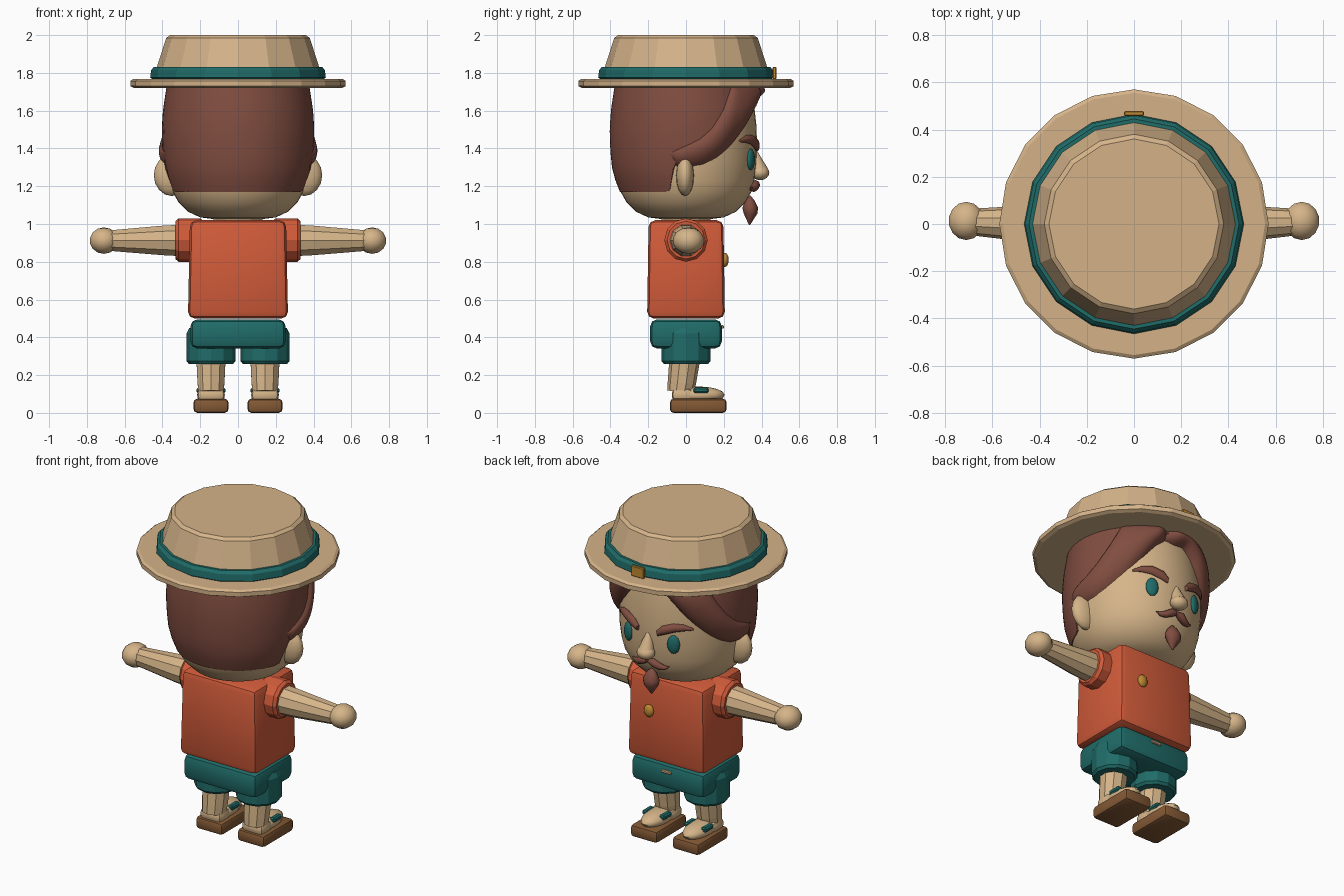
import bpy, bmesh, math
from mathutils import Vector, Matrix

if "Cube" in bpy.data.objects:
    bpy.data.objects.remove(bpy.data.objects["Cube"])


def mat(name, col):
    m = bpy.data.materials.new(name)
    m.diffuse_color = (*col, 1)
    m.use_nodes = True
    m.node_tree.nodes["Principled BSDF"].inputs["Base Color"].default_value = m.diffuse_color
    return m


SKIN = mat("skin", (0.67, 0.46, 0.25))
STRAW = mat("straw", (0.66, 0.45, 0.25))
HAIR = mat("brown_hair", (0.22, 0.075, 0.052))
SHIRT = mat("orange_shirt", (0.64, 0.105, 0.042))
TEAL = mat("teal", (0.014, 0.15, 0.14))
SOLE = mat("sandal_brown", (0.23, 0.10, 0.035))
GOLD = mat("gold", (0.52, 0.25, 0.03))


def finish(bm, name, m, smooth=None, recalc=True):
    if recalc:
        bmesh.ops.recalc_face_normals(bm, faces=bm.faces[:])
    me = bpy.data.meshes.new(name)
    bm.to_mesh(me)
    bm.free()
    me.materials.append(m)
    if smooth:
        me.polygons.foreach_set("use_smooth", [True] * len(me.polygons))
        me.set_sharp_from_angle(angle=math.radians(smooth))
    ob = bpy.data.objects.new(name, me)
    bpy.context.collection.objects.link(ob)
    return ob


def box(name, m, c, size, bevel=0.0, seg=1, top=1.0):
    bm = bmesh.new()
    bmesh.ops.create_cube(bm, size=1)
    for v in bm.verts:
        k = top if v.co.z > 0 else 1
        v.co = Vector((v.co.x * size[0] * k, v.co.y * size[1] * k, v.co.z * size[2])) + Vector(c)
    if bevel:
        bmesh.ops.bevel(bm, geom=bm.edges[:], offset=bevel, segments=seg, affect='EDGES', profile=0.5)
    return finish(bm, name, m, 35 if seg > 1 else None)


def ball(name, m, c, r, rot=None, seg=16, smooth=60):
    bm = bmesh.new()
    bmesh.ops.create_uvsphere(bm, u_segments=seg, v_segments=max(6, seg // 2), radius=1)
    mtx = Matrix.Translation(c) @ (rot or Matrix()) @ Matrix.Diagonal((*r, 1))
    bmesh.ops.transform(bm, matrix=mtx, verts=bm.verts)
    return finish(bm, name, m, smooth)


def tube(name, m, rings, sides, smooth=None, axis=None, flat=1.0):
    """Loft of circles; rings = [(centre, radius)], capped at both ends."""
    bm = bmesh.new()
    pts = [Vector(p) for p, _ in rings]
    d = Vector(axis) if axis else (pts[-1] - pts[0]).normalized()
    ref = Vector((0, 1, 0)) if abs(d.y) < 0.8 else Vector((0, 0, 1))
    u = (ref - d * ref.dot(d)).normalized()
    w = d.cross(u)
    loops = []
    for p, (_, r) in zip(pts, rings):
        loops.append([bm.verts.new(p + r * (flat * math.cos(a) * u + math.sin(a) * w))
                      for a in (2 * math.pi * k / sides for k in range(sides))])
    for a, b in zip(loops, loops[1:]):
        for k in range(sides):
            bm.faces.new((a[k], a[k - 1], b[k - 1], b[k]))
    bm.faces.new(loops[0])
    bm.faces.new(loops[-1][::-1])
    return finish(bm, name, m, smooth)


def lathe(name, m, prof, sides, smooth=None):
    return tube(name, m, [((0, 0, z), r) for r, z in prof], sides, smooth, axis=(0, 0, 1))


def interp(table, x):
    if x <= table[0][0]:
        return table[0][1]
    for (a, p), (b, q) in zip(table, table[1:]):
        if x <= b:
            return p + (q - p) * (x - a) / (b - a)
    return table[-1][1]


# Straw hat: brim, crown, band and buckle
lathe("hat_brim", STRAW, [(0.55, 1.72), (0.57, 1.73), (0.57, 1.757), (0.555, 1.767)], 20)
lathe("hat_crown", STRAW, [(0.45, 1.76), (0.43, 1.83), (0.38, 1.985), (0.36, 2.0)], 16)
lathe("hat_band", TEAL, [(0.45, 1.765), (0.465, 1.775), (0.46, 1.815), (0.445, 1.832)], 16)
box("hat_buckle", GOLD, (0, 0.468, 1.80), (0.085, 0.02, 0.065), 0.004)

# Head and neck
HEAD = [(0.12, 1.025), (0.2, 1.035), (0.265, 1.065), (0.315, 1.115), (0.346, 1.17), (0.362, 1.23),
        (0.373, 1.32), (0.376, 1.42), (0.373, 1.52), (0.362, 1.62), (0.345, 1.72), (0.33, 1.75)]
lathe("head", SKIN, HEAD, 40, 60)
lathe("neck", SKIN, [(0.13, 0.98), (0.13, 1.06)], 12)
HEADR = [(z, r) for r, z in HEAD]
HAIRR = [(1.17, 0.35), (1.2, 0.366), (1.3, 0.392), (1.4, 0.402), (1.5, 0.404), (1.6, 0.398), (1.75, 0.375)]

# Hairline heights by angle from the face direction, in degrees
LOW = [(0, 1.66), (10, 1.67), (20, 1.62), (31, 1.535), (42, 1.46), (52, 1.40), (64, 1.345),
       (76, 1.31), (90, 1.295), (98, 1.30), (106, 1.36)]
HIGH = [(50, 1.745), (60, 1.61), (70, 1.51), (80, 1.45), (97, 1.395), (106, 1.365)]


def polar(deg, r, z):
    a = math.radians(deg)
    return (r * math.sin(a), r * math.cos(a), z)


def sheet(name, m, nu, nv, fn, smooth=50):
    bm = bmesh.new()
    g = [[bm.verts.new(fn(i / nu, j / nv)) for j in range(nv + 1)] for i in range(nu + 1)]
    for i in range(nu):
        for j in range(nv):
            bm.faces.new((g[i][j], g[i][j + 1], g[i + 1][j + 1], g[i + 1][j]))
    out = sum(f.normal.dot(Vector((f.calc_center_median().x, f.calc_center_median().y, 0)))
              for f in bm.faces if not f.normal_update())
    if out < 0:
        bmesh.ops.reverse_faces(bm, faces=bm.faces[:])
    return finish(bm, name, m, smooth, recalc=False)


def cap_point(u, v):
    deg = 360 * u - 180
    a = abs(deg)
    if a < 98:
        lo = (interp(LOW, a) + interp(HIGH, a)) / 2
    else:
        lo = interp([(98, 1.345), (104, 1.18), (108, 1.17)], a)
    if v == 0:
        return polar(deg, interp(HEADR, lo) - 0.01, lo)
    z = lo + (1.75 - lo) * (v - 0.1) / 0.9
    return polar(deg, interp(HAIRR, z), z)


sheet("hair_back", HAIR, 90, 10, cap_point)

# Swept fringe, parted slightly to one side
for side, start in ((1, 11), (-1, -11)):
    def bang(u, v):
        deg = start + (106 - start) * u
        a = abs(deg)
        lo, hi = interp(LOW, a), interp(HIGH, a)
        z = lo + (hi - lo) * v
        r0, r1 = interp(HEADR, z) - 0.01, interp(HAIRR, z) - 0.004
        bulge = (0.062 - 0.03 * u) * min(1, 9 * (1 - u), 0.25 + 10 * u)
        r = r0 + (r1 - r0) * v + bulge * math.sin(math.pi * v) ** 0.6
        return polar(side * deg, r, z)
    sheet("hair_fringe", HAIR, 32, 10, bang, 60)


def on_face(x, z, out=0.0):
    r = interp(HEADR, z)
    return (x, math.sqrt(r * r - x * x) + out, z)


# Nose
tube("nose_bridge", SKIN, [(on_face(0, 1.385, -0.01), 0.012), (on_face(0, 1.33, 0), 0.034),
                           (on_face(0, 1.285, 0.02), 0.045)], 12, 60)
ball("nose_tip", SKIN, (0, 0.393, 1.272), (0.054, 0.048, 0.04))

# Goatee
tube("goatee", HAIR, [((0, 0.335, 1.15), 0.008), ((0, 0.337, 1.125), 0.032), ((0, 0.34, 1.085), 0.052),
                      ((0, 0.342, 1.055), 0.045), ((0, 0.336, 0.995), 0.004)], 10, 50, flat=0.8)

# Torso, pelvis, button and drawstring
box("shirt_body", SHIRT, (0, 0, 0.76), (0.53, 0.412, 0.52), 0.035, 2, top=0.96)
box("shorts_waist", TEAL, (0, 0, 0.418), (0.505, 0.38, 0.155), 0.038, 2)
ball("shirt_button", GOLD, (0.11, 0.206, 0.81), (0.032, 0.02, 0.038))
box("drawstring", SKIN, (0, 0.193, 0.455), (0.07, 0.014, 0.018), 0.004)

for s in (1, -1):
    # Facial features
    tilt = Matrix.Rotation(-s * 0.42, 4, 'Z')
    ball("eye", TEAL, on_face(s * 0.155, 1.342, 0.003), (0.037, 0.018, 0.057), tilt)
    tube("eyebrow", HAIR, [(on_face(s * x, z, 0.006), r) for x, z, r in
                           ((0.065, 1.40, 0.016), (0.10, 1.425, 0.027), (0.16, 1.447, 0.026),
                            (0.21, 1.45, 0.02), (0.25, 1.44, 0.007))], 8, 50, flat=0.85)
    tube("moustache", HAIR, [(on_face(s * x, z, 0.014), r) for x, z, r in
                             ((0.004, 1.215, 0.014), (0.035, 1.208, 0.025), (0.07, 1.19, 0.021),
                              (0.10, 1.185, 0.013), (0.125, 1.195, 0.003))], 8, 50)
    ball("ear", SKIN, (s * 0.35, -0.005, 1.258), (0.096, 0.048, 0.11))

    # Arm with sleeve
    tube("sleeve", SHIRT, [((s * x, 0, 0.915), r) for x, r in
                           ((0.18, 0.1), (0.2, 0.115), (0.315, 0.115), (0.332, 0.1))], 12)
    tube("arm", SKIN, [((s * 0.31, 0, 0.913), 0.087), ((s * 0.40, 0, 0.913), 0.082),
                       ((s * 0.68, 0.008, 0.912), 0.057)], 10)
    ball("hand", SKIN, (s * 0.71, 0.013, 0.912), (0.077, 0.083, 0.07), seg=14, smooth=30)

    # Leg with shorts
    cx = s * 0.143
    tube("shorts_leg", TEAL, [((cx, 0, z), r) for z, r in
                              ((0.26, 0.118), (0.275, 0.13), (0.42, 0.13), (0.45, 0.115))], 12)
    tube("leg", SKIN, [((cx, -0.03, 0.11), 0.07), ((cx, -0.022, 0.16), 0.075),
                       ((cx, -0.005, 0.30), 0.082)], 10)

    # Foot in a strapped sandal
    ball("foot", SKIN, (cx, 0.065, 0.095), (0.074, 0.14, 0.045))
    box("heel", SKIN, (cx, -0.02, 0.095), (0.145, 0.11, 0.07), 0.025, 2)
    box("sandal_sole", SOLE, (cx, 0.065, 0.0375), (0.185, 0.30, 0.075), 0.02, 2)
    for k in (1, -1):
        box("sandal_strap", TEAL, (cx + k * 0.058, 0.08, 0.119), (0.036, 0.08, 0.03), 0.008)
